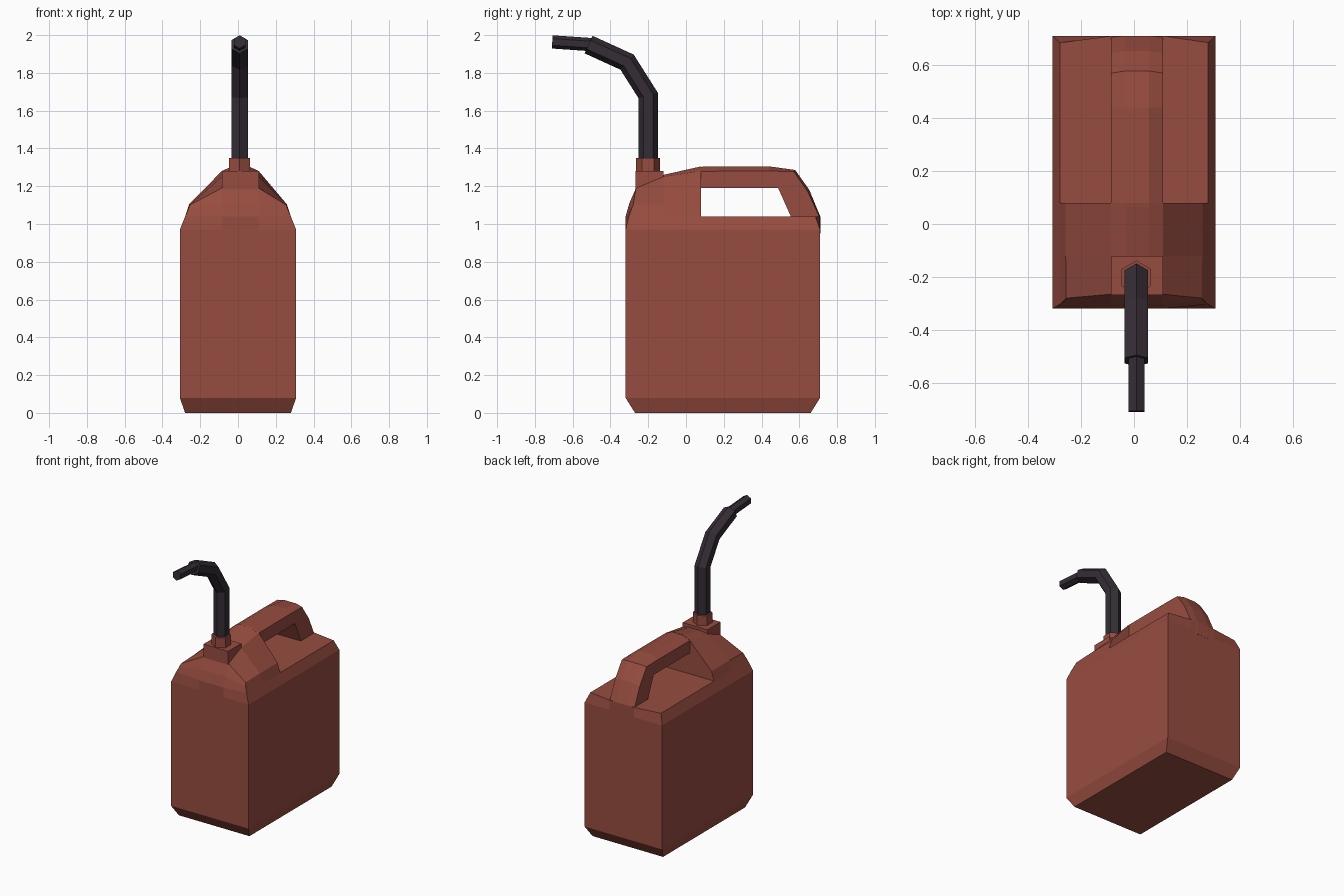
import bpy, bmesh, math
from mathutils import Vector

if "Cube" in bpy.data.objects:
    bpy.data.objects.remove(bpy.data.objects["Cube"])

CX = 0.012   # handle, neck and spout sit slightly off centre
HW = 0.098   # half width of the handle


def material(name, rgb):
    m = bpy.data.materials.new(name)
    m.diffuse_color = (*rgb, 1)
    m.use_nodes = True
    m.node_tree.nodes["Principled BSDF"].inputs["Base Color"].default_value = m.diffuse_color
    return m


RED = material("faded red plastic", (0.31, 0.073, 0.051))
BLACK = material("dark spout plastic", (0.035, 0.026, 0.036))


def loft(name, rings, mat):
    """Skin a list of equally long point rings and cap both ends."""
    bm = bmesh.new()
    vs = [[bm.verts.new(p) for p in r] for r in rings]
    n = len(rings[0])
    for a, b in zip(vs, vs[1:]):
        for i in range(n):
            j = (i + 1) % n
            bm.faces.new((a[i], a[j], b[j], b[i]))
    bm.faces.new(vs[0])
    bm.faces.new(vs[-1])
    bmesh.ops.remove_doubles(bm, verts=bm.verts, dist=1e-5)
    bmesh.ops.recalc_face_normals(bm, faces=bm.faces)
    me = bpy.data.meshes.new(name)
    bm.to_mesh(me)
    bm.free()
    me.materials.append(mat)
    ob = bpy.data.objects.new(name, me)
    bpy.context.collection.objects.link(ob)
    return ob


def body_ring(hx, y0, y1, z, bulge0=0.0, bulge1=0.0):
    l, r = CX - HW, CX + HW
    return [(-hx, y0, z), (l, y0 - bulge0, z), (r, y0 - bulge0, z), (hx, y0, z),
            (hx, y1, z), (r, y1 + bulge1, z), (l, y1 + bulge1, z), (-hx, y1, z)]


# Can body with chamfered base and shoulders
loft("can_body", [
    body_ring(0.28, -0.27, 0.66, 0.0),
    body_ring(0.308, -0.32, 0.71, 0.08),
    body_ring(0.308, -0.32, 0.71, 0.97),
    body_ring(0.28, -0.303, 0.685, 1.04, 0.017, 0.025)], RED)


# Sloping front hump, from the front lip back to the handle opening
def hump_ring(yb, ys, sx, sz, yt, tz, crown):
    return [(-0.28, yb, 1.04), (-sx, ys, sz), (CX - HW, yt, tz),
            (CX - 0.045, yt, crown), (CX + 0.045, yt, crown),
            (CX + HW, yt, tz), (sx, ys, sz), (0.28, yb, 1.04)]


loft("front_hump", [
    hump_ring(-0.303, -0.304, 0.27, 1.04, -0.32, 1.04, 1.04),
    hump_ring(-0.303, -0.29, 0.262, 1.08, -0.30, 1.11, 1.11),
    hump_ring(-0.303, -0.28, 0.256, 1.10, -0.265, 1.19, 1.19),
    hump_ring(-0.12, -0.12, 0.258, 1.105, -0.12, 1.25, 1.26),
    hump_ring(0.08, 0.08, 0.258, 1.105, 0.08, 1.28, 1.305)], RED)


# Handle bar: stations of (inner edge, outer edge, crown) in the y-z plane
stations = [
    ((0.07, 1.19), (0.07, 1.279), (0.07, 1.303)),
    ((0.44, 1.19), (0.44, 1.28), (0.44, 1.305)),
    ((0.488, 1.19), (0.57, 1.278), (0.578, 1.286)),
    ((0.515, 1.13), (0.645, 1.17), (0.653, 1.18)),
    ((0.557, 1.035), (0.705, 1.04), (0.711, 1.04)),
    ((0.60, 0.95), (0.708, 0.95), (0.711, 0.95))]
loft("carry_handle", [
    [(CX - HW, *i), (CX - HW, *o), (CX - 0.045, *c),
     (CX + 0.045, *c), (CX + HW, *o), (CX + HW, *i)]
    for i, o, c in stations], RED)


# Square neck block under the spout
def square(z):
    l, r = CX - HW, CX + HW
    return [(l, -0.268, z), (r, -0.268, z), (r, -0.12, z), (l, -0.12, z)]


loft("neck_block", [square(1.17), square(1.28)], RED)


# Six-sided tube following a path in the y-z plane, with mitred bends
def hex_tube(name, path, radius, mat):
    pts = [Vector((CX - 0.003, y, z)) for y, z in path]
    dirs = [(b - a).normalized() for a, b in zip(pts, pts[1:])]
    side = Vector((1, 0, 0))
    rings = []
    for k, p in enumerate(pts):
        d0, d1 = dirs[max(k - 1, 0)], dirs[min(k, len(dirs) - 1)]
        t = (d0 + d1).normalized()
        up = side.cross(t) / t.dot(d0)
        rings.append([p + radius * (math.sin(a) * side + math.cos(a) * up)
                      for a in (i * math.pi / 3 for i in range(6))])
    return loft(name, rings, mat)


hex_tube("spout_collar", [(-0.202, 1.26), (-0.202, 1.35)], 0.064, RED)
hex_tube("spout_tube", [(-0.2, 1.33), (-0.2, 1.68), (-0.312, 1.857), (-0.516, 1.95)],
         0.051, BLACK)
hex_tube("spout_tip", [(-0.49, 1.949), (-0.708, 1.964)], 0.035, BLACK)
